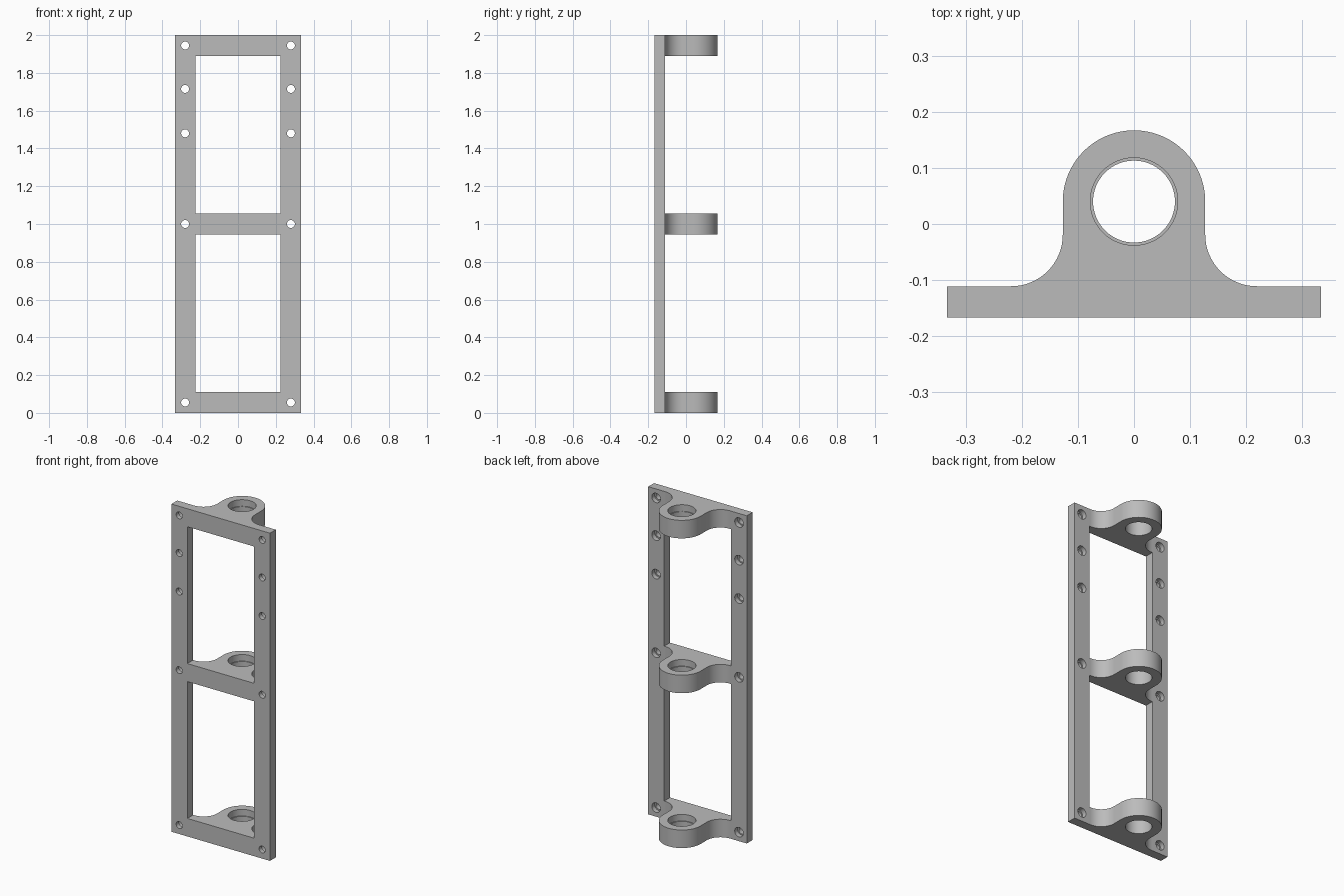
import bpy, bmesh
from math import sin, cos, pi
from mathutils import Matrix

cube = bpy.data.objects.get("Cube")
if cube:
    bpy.data.objects.remove(cube, do_unlink=True)

grey = bpy.data.materials.new("plain grey")
grey.use_nodes = True
grey.diffuse_color = (0.5, 0.5, 0.5, 1)
grey.node_tree.nodes["Principled BSDF"].inputs["Base Color"].default_value = (0.5, 0.5, 0.5, 1)

WIDTH = 0.333            # half width of the plate
FRONT, BACK = -0.167, -0.111
BARS = [(0, 0.11), (0.945, 1.055), (1.89, 2)]
BOSS_Y, BOSS_R = 0.04, 0.127
FILLET = 0.092


def make_object(name, bm):
    bmesh.ops.recalc_face_normals(bm, faces=bm.faces)
    mesh = bpy.data.meshes.new(name)
    bm.to_mesh(mesh)
    bm.free()
    mesh.materials.append(grey)
    obj = bpy.data.objects.new(name, mesh)
    bpy.context.collection.objects.link(obj)
    return obj


def add_box(bm, x0, x1, y0, y1, z0, z1):
    scale = Matrix.Diagonal((x1 - x0, y1 - y0, z1 - z0, 1))
    move = Matrix.Translation(((x0 + x1) / 2, (y0 + y1) / 2, (z0 + z1) / 2))
    bmesh.ops.create_cube(bm, size=1, matrix=move @ scale)


def add_cylinder(bm, center, radius, depth, sides, along_y=False):
    turn = Matrix.Rotation(pi / 2, 4, 'X') if along_y else Matrix()
    bmesh.ops.create_cone(bm, cap_ends=True, segments=sides, radius1=radius, radius2=radius,
                          depth=depth, matrix=Matrix.Translation(center) @ turn)


def cut(obj, bm):
    cutter = make_object("cutter", bm)
    cutter.hide_render = True
    mod = obj.modifiers.new("cut", 'BOOLEAN')
    mod.operation, mod.solver, mod.object = 'DIFFERENCE', 'EXACT', cutter
    bpy.context.view_layer.objects.active = obj
    bpy.ops.object.modifier_apply(modifier=mod.name)
    bpy.data.objects.remove(cutter, do_unlink=True)


def smooth(obj):
    bpy.ops.object.select_all(action='DESELECT')
    obj.select_set(True)
    bpy.context.view_layer.objects.active = obj
    bpy.ops.object.shade_smooth_by_angle(angle=pi / 6)


# Flat frame plate with two windows
bm = bmesh.new()
add_box(bm, -WIDTH, WIDTH, FRONT, BACK, 0, 2)
plate = make_object("frame_plate", bm)
bm = bmesh.new()
for lower, upper in zip(BARS, BARS[1:]):
    add_box(bm, -0.225, 0.225, FRONT - 0.1, BACK + 0.1, lower[1], upper[0])
cut(plate, bm)

# Screw holes, then wider recesses on the back
for radius, y, depth in ((0.021, -0.14, 0.2), (0.029, BACK, 0.056)):
    bm = bmesh.new()
    for side in (-1, 1):
        for z in (0.055, 1.0, 1.48, 1.715, 1.945):
            add_cylinder(bm, (side * 0.28, y, z), radius, depth, 32, True)
    cut(plate, bm)
smooth(plate)


def bracket_profile():
    """Right half outline: flared foot, straight side, round end; then mirrored."""
    cx, cy = BOSS_R + FILLET, BACK + FILLET
    half = []
    for i in range(17):
        a = -pi / 2 - i * pi / 32
        half.append((cx + FILLET * cos(a), cy + FILLET * sin(a)))
    for i in range(25):
        a = i * pi / 48
        half.append((BOSS_R * cos(a), BOSS_Y + BOSS_R * sin(a)))
    return half + [(-x, y) for x, y in reversed(half[:-1])]


# Three rod brackets behind the crossbars
for name, (z0, z1) in zip(("bottom", "middle", "top"), BARS):
    bm = bmesh.new()
    face = bm.faces.new([bm.verts.new((x, y, z0)) for x, y in bracket_profile()])
    ext = bmesh.ops.extrude_face_region(bm, geom=[face])
    top = [v for v in ext["geom"] if isinstance(v, bmesh.types.BMVert)]
    bmesh.ops.translate(bm, verts=top, vec=(0, 0, z1 - z0))
    bracket = make_object(name + "_bracket", bm)
    # Through bore and the wider seat at its top
    for radius, low in ((0.073, z0 - 0.05), (0.078, z1 - 0.04)):
        bm = bmesh.new()
        high = z1 + 0.05
        add_cylinder(bm, (0, BOSS_Y, (low + high) / 2), radius, high - low, 64)
        cut(bracket, bm)
    smooth(bracket)
